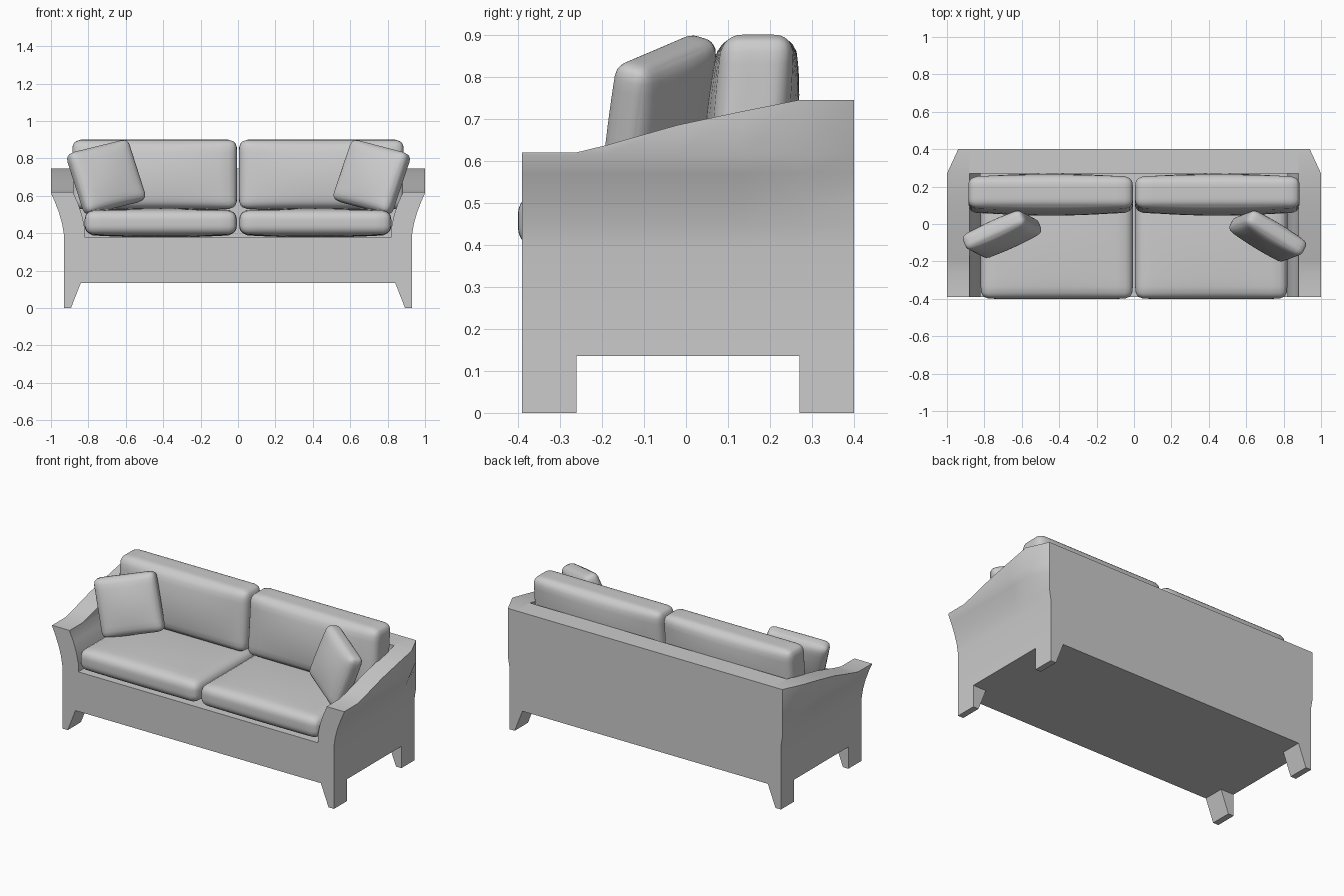
import bpy, bmesh
from math import radians, sin, pi
from mathutils import Matrix, Vector

if "Cube" in bpy.data.objects:
    bpy.data.objects.remove(bpy.data.objects["Cube"])


def finish(name, bm, mirror=False, angle=40):
    bmesh.ops.recalc_face_normals(bm, faces=bm.faces)
    me = bpy.data.meshes.new(name)
    bm.to_mesh(me)
    bm.free()
    ob = bpy.data.objects.new(name, me)
    bpy.context.collection.objects.link(ob)
    bpy.ops.object.select_all(action='DESELECT')
    ob.select_set(True)
    bpy.context.view_layer.objects.active = ob
    bpy.ops.object.shade_smooth_by_angle(angle=radians(angle))
    if mirror:
        ob.modifiers.new("Mirror", 'MIRROR')
    return ob


def loft(name, rings, mirror=False):
    """Skin a list of equal-length closed rings and cap both ends."""
    bm = bmesh.new()
    vs = [[bm.verts.new(p) for p in r] for r in rings]
    n = len(vs[0])
    for a, b in zip(vs, vs[1:]):
        for i in range(n):
            j = (i + 1) % n
            bm.faces.new((a[i], a[j], b[j], b[i]))
    bm.faces.new(vs[0])
    bm.faces.new(vs[-1])
    return finish(name, bm, mirror)


def rect(x0, x1, y0, y1, z):
    return [(x0, y0, z), (x1, y0, z), (x1, y1, z), (x0, y1, z)]


def cushion(name, half, r, bulge, matrix, shear=0.0, thin=1, mirror=False):
    """Rounded box, puffed out along its thin axis."""
    bm = bmesh.new()
    bmesh.ops.create_cube(bm, size=2)
    bmesh.ops.subdivide_edges(bm, edges=bm.edges[:], cuts=13, use_grid_fill=True)
    wide = [i for i in range(3) if i != thin]
    for v in bm.verts:
        u = Vector([sin(c * pi / 2) for c in v.co])
        p = Vector([u[i] * half[i] for i in range(3)])
        core = Vector([max(-(half[i] - r), min(half[i] - r, p[i])) for i in range(3)])
        d = p - core
        if d.length > 1e-6:
            p = core + d.normalized() * max(abs(c) for c in d)
        a, b = u[wide[0]], u[wide[1]]
        p[thin] *= 1 + bulge * (1 - a * a) * (1 - b * b)
        p.y += shear * p.z
        v.co = matrix @ p
    return finish(name, bm, mirror, 60)


# Flared arms: cross-sections swept from front to back
def arm_ring(y, top, limit):
    pts = [(.93, .135), (.93, .39), (.94, .45), (.957, .51), (.98, .57), (1.0, .615),
           (1.0, top), (.88, top), (.88, .615), (.855, .56), (.835, .5), (.82, .43), (.82, .135)]
    return [(min(x, limit), y, z) for x, z in pts]


loft("arm", [arm_ring(*s) for s in [
    (-.39, .62, 1), (-.26, .62, 1), (-.19, .637, 1), (-.02, .685, 1),
    (.13, .717, 1), (.27, .745, 1), (.40, .745, .94)]], mirror=True)

# Base frame and back rest
loft("base", [rect(-.82, .82, -.39, .40, z) for z in (.135, .38)])
loft("back_rest", [rect(-.88, .88, .27, .40, z) for z in (.38, .745)])

# Tapered legs
for name, y0, y1 in (("front_leg", -.39, -.26), ("back_leg", .27, .40)):
    loft(name, [rect(.893, .93, y0, y1, 0), rect(.84, .93, y0, y1, .136)], mirror=True)

# Seat and back cushions
cushion("seat_cushion", (.407, .30, .066), .05, .2,
        Matrix.Translation((.413, -.10, .457)), thin=2, mirror=True)
cushion("back_cushion", (.44, .085, .185), .045, .3,
        Matrix.Translation((.446, .157, .715)), shear=.08, mirror=True)

# Throw pillows, turned and leaning back
for name, loc, yaw, roll in (("left_pillow", (-.705, -.055, .70), 21, -13),
                             ("right_pillow", (.715, -.065, .70), -28, 13)):
    m = (Matrix.Translation(loc) @ Matrix.Rotation(radians(yaw), 4, 'Z')
         @ Matrix.Rotation(radians(-15), 4, 'X') @ Matrix.Rotation(radians(roll), 4, 'Y'))
    cushion(name, (.18, .047, .172), .035, .5, m)
